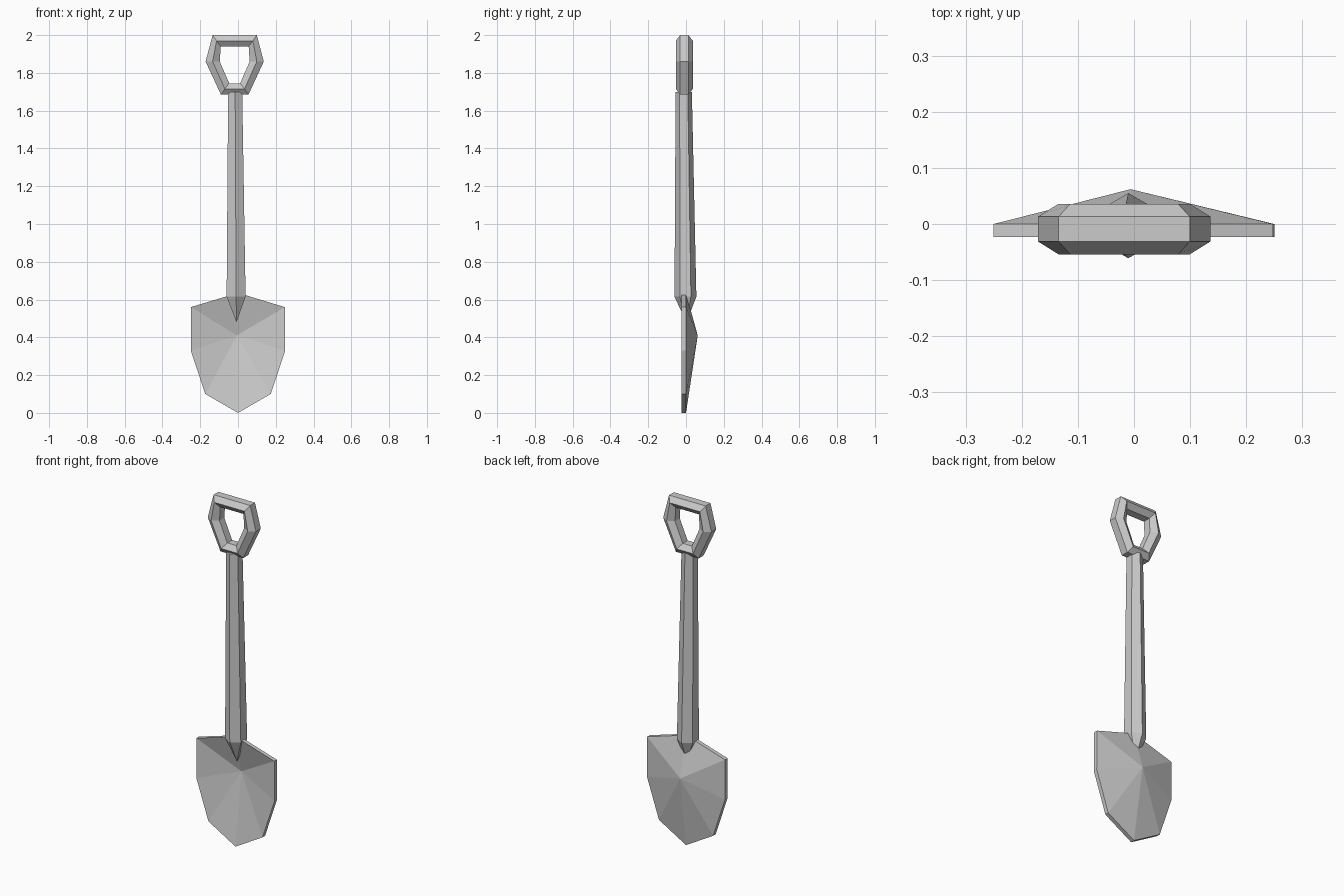
import bpy, bmesh
from math import sin, cos, pi

if "Cube" in bpy.data.objects:
    bpy.data.objects.remove(bpy.data.objects["Cube"])


def make(name, verts, faces):
    me = bpy.data.meshes.new(name)
    bm = bmesh.new()
    vs = [bm.verts.new(v) for v in verts]
    for f in faces:
        bm.faces.new([vs[i] for i in f])
    bmesh.ops.recalc_face_normals(bm, faces=bm.faces)
    bm.to_mesh(me)
    bm.free()
    ob = bpy.data.objects.new(name, me)
    bpy.context.collection.objects.link(ob)
    return ob


def bridge(rings, n, closed=False):
    # Quads between consecutive rings of n vertices
    faces = []
    for r in range(rings if closed else rings - 1):
        a, b = r * n, ((r + 1) % rings) * n
        faces += [(a + i, a + (i + 1) % n, b + (i + 1) % n, b + i) for i in range(n)]
    return faces


# Dished blade: outline at front and back, each fanned to a raised centre
outline = [(0, 0), (0.173, 0.1), (0.25, 0.33), (0.248, 0.56), (0, 0.635),
           (-0.25, 0.56), (-0.25, 0.33), (-0.173, 0.1)]
n = len(outline)
verts = [(x, y, z) for y in (-0.023, 0.0) for x, z in outline]
verts += [(-0.006, 0.039, 0.41), (-0.006, 0.062, 0.41)]
faces = bridge(2, n)
for k in range(2):
    faces += [(k * n + i, k * n + (i + 1) % n, 2 * n + k) for i in range(n)]
make("blade", verts, faces)

# Six-sided tapered shaft with a pointed lower end
verts = [(cx + r * sin(i * pi / 3), cy + r * cos(i * pi / 3), z)
         for cx, cy, r, z in ((-0.01, -0.003, 0.058, 0.615),
                              (-0.015, -0.012, 0.043, 1.70)) for i in range(6)]
verts.append((-0.008, 0.002, 0.48))
faces = bridge(2, 6) + [(i, (i + 1) % 6, 12) for i in range(6)] + [tuple(range(6, 12))]
make("shaft", verts, faces)

# Grip: six-sided loop with a hexagonal section (half widths at each height)
outer = [(0.117, 2.0), (0.154, 1.86), (0.073, 1.685)]
middle = [(0.096, 1.97), (0.117, 1.86), (0.052, 1.715)]
inner = [(0.074, 1.94), (0.079, 1.86), (0.029, 1.745)]
section = [(outer, 0.022), (middle, 0.045), (inner, 0.022),
           (inner, -0.022), (middle, -0.045), (outer, -0.022)]
verts = []
for prof, dy in section:
    loop = prof + [(-x, z) for x, z in reversed(prof)]
    verts += [(-0.0175 + x, -0.009 + dy, z) for x, z in loop]
make("grip", verts, bridge(6, 6, closed=True))
